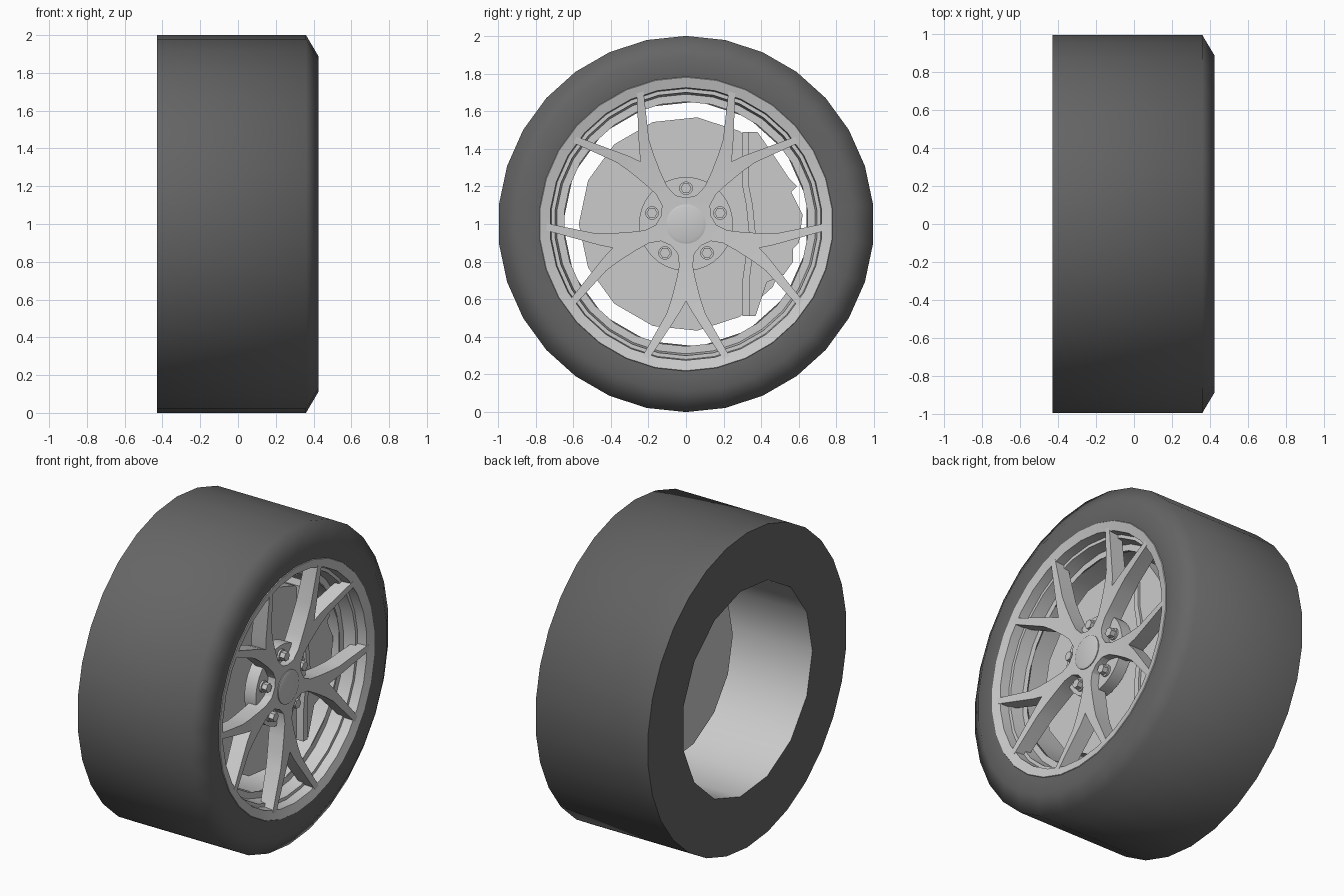
import bpy, bmesh
from math import sin, cos, pi, radians, hypot

if "Cube" in bpy.data.objects:
    bpy.data.objects.remove(bpy.data.objects["Cube"])

CZ = 1.0  # axle height; the axle runs along x


def pt(x, r, deg):
    a = radians(deg)
    return (x, r * cos(a), CZ + r * sin(a))


def finish(bm, name, angle=30, recalc=True, mat=None):
    if recalc:
        bmesh.ops.recalc_face_normals(bm, faces=bm.faces[:])
    me = bpy.data.meshes.new(name)
    bm.to_mesh(me)
    bm.free()
    ob = bpy.data.objects.new(name, me)
    bpy.context.collection.objects.link(ob)
    if mat:
        me.materials.append(mat)
    bpy.ops.object.select_all(action='DESELECT')
    ob.select_set(True)
    bpy.context.view_layer.objects.active = ob
    bpy.ops.object.shade_smooth_by_angle(angle=radians(angle))
    return ob


def lathe(bm, profile, sides, start):
    """Revolve (x, radius) points about the axle; returns the rings."""
    rings = [[bm.verts.new(pt(x, r, start + 360 * i / sides)) for i in range(sides)]
             for x, r in profile]
    for a, b in zip(rings, rings[1:]):
        for i in range(sides):
            j = (i + 1) % sides
            bm.faces.new((a[i], b[i], b[j], a[j]))
    return rings


def turned(name, profile, sides, start, capped=True, angle=30):
    bm = bmesh.new()
    rings = lathe(bm, profile, sides, start)
    if capped:
        bm.faces.new(rings[0])
        bm.faces.new(rings[-1])
    return finish(bm, name, angle, capped)


def slab(name, outline, x0, x1):
    """Extrude a (y, z-from-axle) outline along the axle."""
    bm = bmesh.new()
    f = bm.faces.new([bm.verts.new((x0, y, CZ + z)) for y, z in outline])
    ext = bmesh.ops.extrude_face_region(bm, geom=[f])
    for v in ext['geom']:
        if isinstance(v, bmesh.types.BMVert):
            v.co.x = x1
    return finish(bm, name)


rubber = bpy.data.materials.new("rubber")
rubber.diffuse_color = (0.13, 0.13, 0.13, 1)
rubber.use_nodes = True
rubber.node_tree.nodes["Principled BSDF"].inputs["Base Color"].default_value = rubber.diffuse_color

# Tyre: 30-sided tread and sidewall, flat back with a 15-sided hole
bm = bmesh.new()
rings = lathe(bm, [(-.43, 1), (.36, 1), (.425, .89), (.41, .775)], 30, 90)
hole = [bm.verts.new(pt(-.43, .655, 180 + 24 * i)) for i in range(15)]
edges = [bm.edges.new((hole[i - 1], hole[i])) for i in range(15)]
edges += [bm.edges.get((rings[0][i - 1], rings[0][i])) for i in range(30)]
bmesh.ops.triangle_fill(bm, edges=edges, use_beauty=True, use_dissolve=False)
finish(bm, "tyre", 62, True, rubber)

# Rim lip with stepped inner edge, and the barrel behind it
turned("rim_lip", [(.40, .79), (.415, .78), (.40, .725), (.34, .72), (.34, .70),
                   (.26, .69), (.26, .65)], 30, 90, False)
turned("rim_barrel", [(.26, .655), (-.43, .655)], 15, 180, False)

# Brake disc and hub carrier
turned("brake_disc", [(.07, .57), (.20, .57)], 15, 180)
turned("hub_carrier", [(.18, .2), (.25, .2)], 15, 180)

# Brake caliper
slab("brake_caliper", [(.31, .49), (.38, .49), (.47, .36), (.55, .24), (.59, .20),
                       (.56, .17), (.62, .05), (.60, -.10), (.57, -.13), (.57, -.20),
                       (.52, -.27), (.43, -.31), (.37, -.49), (.31, -.49), (.31, -.3),
                       (.35, -.05), (.33, .1), (.31, .2)], .06, .235)
slab("caliper_ridge", [(.30, .49), (.335, .49), (.335, .2), (.355, .1), (.37, -.05),
                       (.34, -.28), (.34, -.49), (.30, -.49), (.30, -.3), (.335, -.05),
                       (.32, .1), (.30, .2)], .10, .25)

# Five forked spokes: strips between a centre line and an outer line, mirrored
inner = [(0, 0), (.14, 0), (.22, 0), (.30, 0), (.41, 0), (.47, .033), (.755, .222)]
outer = [(.113, .0821), (.155, .045), (.22, .036), (.30, .052), (.40, .078),
         (.48, .105), (.74, .253)]


def front_x(r):
    return .35 + .06 * (r / .78) ** 2


def back_x(r):
    return .24 + .08 * (r / .78) ** 2


bm = bmesh.new()
for k in range(5):
    a = radians(-90 + 72 * k)
    for s in (1, -1):
        rows = []
        for line in (inner, outer):
            rows.append([bm.verts.new((front_x(hypot(u, v)),
                                       u * cos(a) - s * v * sin(a),
                                       CZ + u * sin(a) + s * v * cos(a))) for u, v in line])
        p, q = rows
        for i in range(len(p) - 1):
            bm.faces.new((p[i], p[i + 1], q[i + 1], q[i]))
bmesh.ops.remove_doubles(bm, verts=bm.verts[:], dist=.002)
bmesh.ops.recalc_face_normals(bm, faces=bm.faces[:])
ext = bmesh.ops.extrude_face_region(bm, geom=bm.faces[:])
for v in ext['geom']:
    if isinstance(v, bmesh.types.BMVert):
        v.co.x = back_x(hypot(v.co.y, v.co.z - CZ))
finish(bm, "spokes")

# Hub plate and centre cap
turned("hub_plate", [(.22, .25), (.30, .25)], 30, 90)
turned("centre_cap", [(.33, .105), (.357, .105), (.362, .09)], 24, 90, True, 40)

# Wheel nuts: round seat plus hexagon
for k in range(5):
    a = radians(90 + 72 * k)
    for part, r, x0, x1, n in (("seat", .036, .29, .312, 16), ("nut", .029, .30, .345, 6)):
        bm = bmesh.new()
        rr = lathe(bm, [(x0, r), (x1, r)], n, 0)
        bm.faces.new(rr[0])
        bm.faces.new(rr[1])
        bmesh.ops.translate(bm, verts=bm.verts[:], vec=(0, .19 * cos(a), .19 * sin(a)))
        finish(bm, f"wheel_{part}_{k + 1}")
